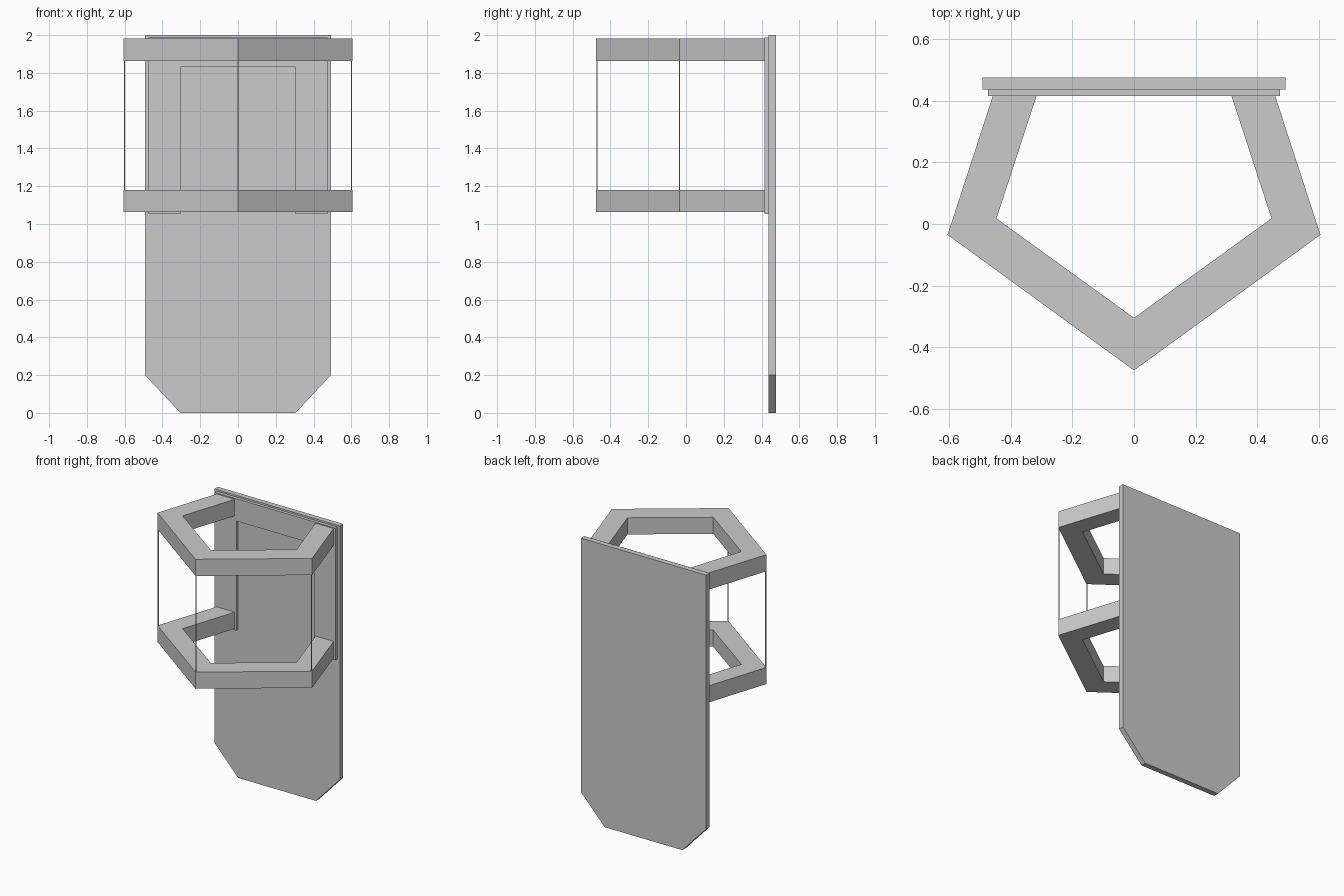
import bpy, bmesh

if "Cube" in bpy.data.objects:
    bpy.data.objects.remove(bpy.data.objects["Cube"])


def prism(name, points, vec, start):
    """Extrude a flat outline; points are placed by start(), extruded along vec."""
    bm = bmesh.new()
    face = bm.faces.new([bm.verts.new(start(*p)) for p in points])
    res = bmesh.ops.extrude_face_region(bm, geom=[face])
    verts = [g for g in res["geom"] if isinstance(g, bmesh.types.BMVert)]
    bmesh.ops.translate(bm, verts=verts, vec=vec)
    bmesh.ops.recalc_face_normals(bm, faces=bm.faces)
    me = bpy.data.meshes.new(name)
    bm.to_mesh(me)
    bm.free()
    ob = bpy.data.objects.new(name, me)
    bpy.context.collection.objects.link(ob)
    return ob


def upright(name, points, y0, y1):
    return prism(name, points, (0, y1 - y0, 0), lambda x, z: (x, y0, z))


def flat(name, points, z0, z1):
    return prism(name, points, (0, 0, z1 - z0), lambda x, y: (x, y, z0))


def mirrored(half):
    """Complete an open half outline across x = 0."""
    return half + [(-x, v) for x, v in reversed(half) if x > 0]


# Back plate with clipped lower corners
upright("back_plate", mirrored([(0.305, 0), (0.492, 0.2), (0.492, 2.0)]), 0.438, 0.476)

# Raised upside-down U frame on the plate
upright("mounting_frame",
        mirrored([(0.305, 1.83), (0.305, 1.053), (0.474, 1.053), (0.474, 1.988)]),
        0.416, 0.438)

# Two open five-sided rings
outer = mirrored([(0, -0.476), (0.606, -0.035), (0.459, 0.416)])
inner = mirrored([(0, -0.305), (0.447, 0.018), (0.317, 0.416)])
# walk the outside from the left end to the right end, then return along the inside
ring = [outer[3], outer[4], outer[0], outer[1], outer[2],
        inner[2], inner[1], inner[0], inner[4], inner[3]]
for name, z0, z1 in (("lower_ring", 1.063, 1.181), ("upper_ring", 1.863, 1.981)):
    flat(name, ring, z0, z1)

# Hair-thin corner wires between the rings
r = 0.0025
for name, x, y in (("front_wire", 0, -0.471), ("left_wire", -0.601, -0.035),
                   ("right_wire", 0.601, -0.035)):
    flat(name, [(x - r, y - r), (x + r, y - r), (x + r, y + r), (x - r, y + r)],
         1.181, 1.863)
